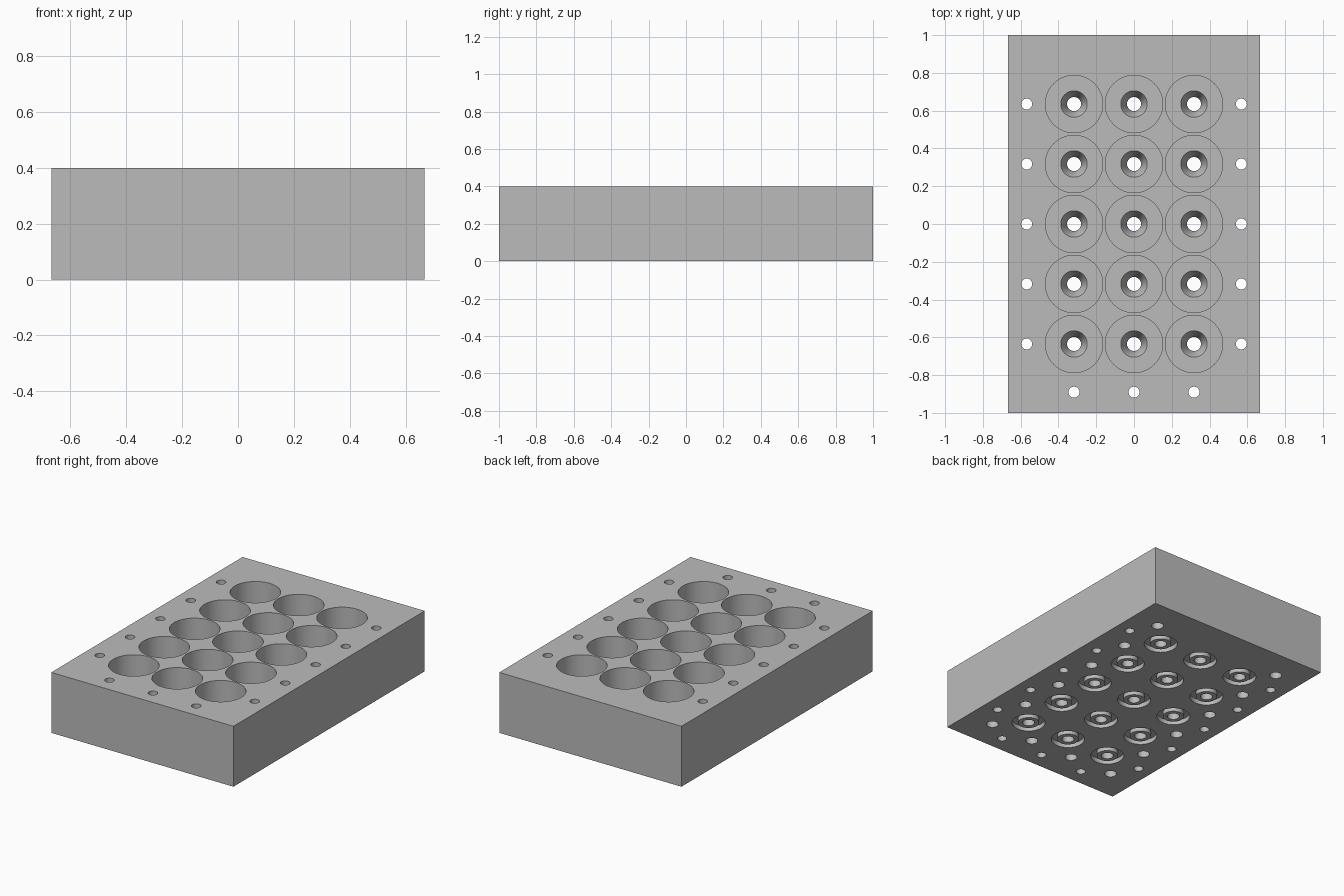
import bpy
import bmesh
import math

cube = bpy.data.objects.get("Cube")
if cube:
    bpy.data.objects.remove(cube, do_unlink=True)

WIDTH, LENGTH, HEIGHT = 1.334, 2.0, 0.4
PITCH = 0.3175
SIDES = 48

grey = bpy.data.materials.new("machined grey")
grey.use_nodes = True
grey.diffuse_color = (0.5, 0.5, 0.5, 1)
grey.node_tree.nodes["Principled BSDF"].inputs["Base Color"].default_value = (0.5, 0.5, 0.5, 1)


def lathe(bm, x, y, profile, ring_shaped=False):
    """Turn (radius, height) points about a vertical axis into a closed solid."""
    rings = []
    for r, z in profile:
        angles = [2 * math.pi * i / SIDES for i in range(SIDES)]
        rings.append([bm.verts.new((x + r * math.cos(a), y + r * math.sin(a), z)) for a in angles])
    pairs = list(zip(rings, rings[1:]))
    if ring_shaped:
        pairs.append((rings[-1], rings[0]))
    else:
        bm.faces.new(rings[0])
        bm.faces.new(rings[-1])
    for a, b in pairs:
        for i in range(SIDES):
            j = (i + 1) % SIDES
            bm.faces.new((a[i], a[j], b[j], b[i]))


def make_object(name, bm):
    bmesh.ops.recalc_face_normals(bm, faces=bm.faces)
    mesh = bpy.data.meshes.new(name)
    bm.to_mesh(mesh)
    bm.free()
    mesh.materials.append(grey)
    obj = bpy.data.objects.new(name, mesh)
    bpy.context.collection.objects.link(obj)
    return obj


# Solid block
bm = bmesh.new()
bmesh.ops.create_cube(bm, size=1)
bmesh.ops.scale(bm, vec=(WIDTH, LENGTH, HEIGHT), verts=bm.verts)
bmesh.ops.translate(bm, vec=(0, 0, HEIGHT / 2), verts=bm.verts)
block = make_object("drilled_block", bm)

# Pocket with a tapered seat and through bore; seal groove on the underside
pocket = [(0.152, 0.45), (0.152, 0.13), (0.07, 0.13), (0.037, 0.07), (0.037, -0.05)]
groove = [(0.102, -0.05), (0.102, 0.03), (0.065, 0.03), (0.065, -0.05)]
through = [(0.029, 0.45), (0.029, -0.05)]
blind = [(0.037, 0.2), (0.037, -0.05)]

bm = bmesh.new()
for row in range(-2, 3):
    for col in (-1, 0, 1):
        lathe(bm, col * PITCH, row * PITCH, pocket)
        lathe(bm, col * PITCH, row * PITCH, groove, ring_shaped=True)
    # Bolt holes along both long sides
    for side in (-1, 1):
        lathe(bm, side * 0.568, row * PITCH, through)

# Bolt holes along the front edge
for col in (-1, 0, 1):
    lathe(bm, col * PITCH, -0.89, through)

# Blind holes in the underside, between the pockets
for side in (-1, 1):
    for step in range(6):
        lathe(bm, side * 1.5 * PITCH, (step - 2.5) * PITCH, blind)
    lathe(bm, side * 0.5 * PITCH, -2.5 * PITCH, blind)
cutter = make_object("hole_cutter", bm)
cutter.hide_render = True

# Cut all holes
cut = block.modifiers.new("holes", "BOOLEAN")
cut.operation = "DIFFERENCE"
cut.solver = "EXACT"
cut.object = cutter
bpy.ops.object.select_all(action="DESELECT")
block.select_set(True)
bpy.context.view_layer.objects.active = block
bpy.ops.object.modifier_apply(modifier=cut.name)
bpy.data.objects.remove(cutter, do_unlink=True)
bpy.ops.object.shade_smooth_by_angle(angle=math.radians(30))
